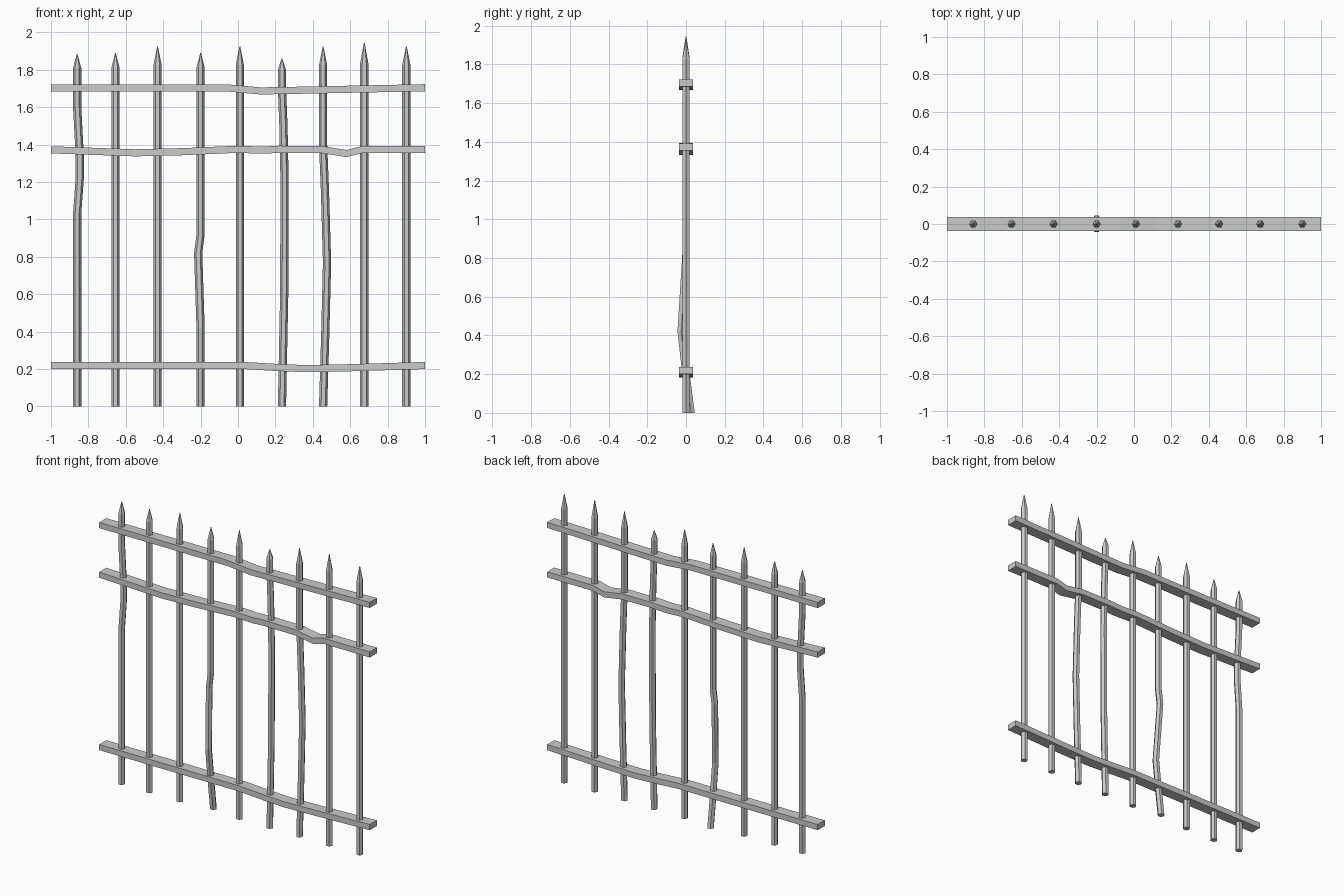
import bpy, bmesh, math
from mathutils import Vector

if "Cube" in bpy.data.objects:
    bpy.data.objects.remove(bpy.data.objects["Cube"])


def loft(name, rings):
    """Skin a list of equal-length vertex rings and cap both ends."""
    bm = bmesh.new()
    vr = [[bm.verts.new(p) for p in r] for r in rings]
    n = len(vr[0])
    for a, b in zip(vr, vr[1:]):
        for i in range(n):
            j = (i + 1) % n
            bm.faces.new((a[i], a[j], b[j], b[i]))
    bm.faces.new(vr[0])
    bm.faces.new(vr[-1])
    bmesh.ops.recalc_face_normals(bm, faces=bm.faces)
    me = bpy.data.meshes.new(name)
    bm.to_mesh(me)
    bm.free()
    ob = bpy.data.objects.new(name, me)
    bpy.context.collection.objects.link(ob)
    return ob


def hexagon(x, y, z, r):
    return [Vector((x + r * math.cos(k * math.pi / 3),
                    y + r * math.sin(k * math.pi / 3), z)) for k in range(6)]


def picket(name, x, tip, bends=()):
    """Hexagonal bar with a spike; bends are (dx, dy, z) offsets."""
    r = 0.022
    path = list(bends) or [(0, 0, 0)]
    rings = [hexagon(x + dx, dy, z, r) for dx, dy, z in path]
    rings.append(hexagon(x, 0, 1.815 + (tip - 1.9) * 0.4, r))
    rings.append(hexagon(x, 0, tip, 0.002))
    return loft(name, rings)


def rail(name, path):
    """Flat rectangular bar following (x, z) points."""
    w, h = 0.037, 0.019
    return loft(name, [[Vector((x, sy * w, z + sz * h)) for sy, sz in
                        ((-1, -1), (1, -1), (1, 1), (-1, 1))] for x, z in path])


# Vertical pickets, some of them bent
pickets = [(-0.86, 1.885), (-0.655, 1.89), (-0.43, 1.925), (-0.2, 1.89), (0.01, 1.925),
           (0.235, 1.86), (0.455, 1.925), (0.675, 1.945), (0.9, 1.925)]
bends = {
    0: [(0, 0, 0), (0, 0, 1.03), (0.014, 0, 1.22), (0.014, 0, 1.34), (0, 0, 1.6)],
    3: [(0, 0.026, 0), (0, 0, 0.2), (0, -0.025, 0.42), (-0.013, 0, 0.82), (0, 0, 0.92)],
    5: [(0, 0, 0), (0.012, 0, 0.6), (0.014, 0, 1.2), (0.008, 0, 1.5), (0, 0, 1.7)],
    6: [(0, 0, 0), (0.012, 0, 0.4), (0.021, 0, 0.77), (0.01, 0, 1.15), (0, 0, 1.4)],
}
for i, (x, tip) in enumerate(pickets):
    picket(f"picket_{i + 1}", x, tip, bends.get(i, ()))

# Horizontal rails, dented along their length
rail("top_rail", [(-1, 1.703), (-0.06, 1.703), (0.12, 1.687), (0.3, 1.69), (1, 1.704)])
rail("middle_rail", [(-1, 1.372), (-0.55, 1.356), (-0.3, 1.362), (0, 1.375), (0.13, 1.37),
                     (0.22, 1.375), (0.45, 1.373), (0.58, 1.352), (0.66, 1.373), (1, 1.373)])
rail("bottom_rail", [(-1, 0.219), (0.03, 0.219), (0.2, 0.209), (0.36, 0.202), (0.6, 0.207), (1, 0.219)])
